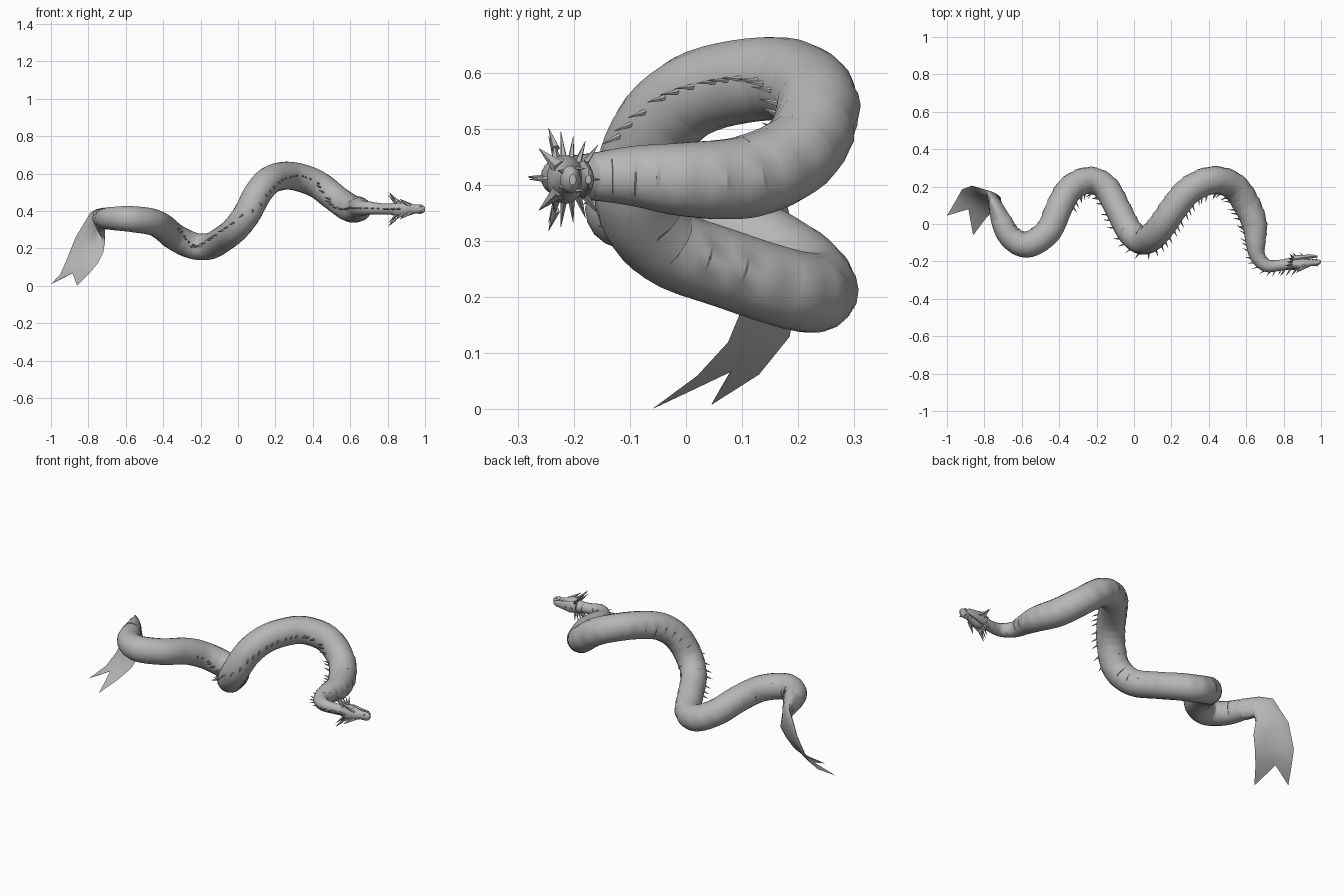
import bpy, bmesh, math
from mathutils import Vector as V

cube = bpy.data.objects.get("Cube")
if cube:
    bpy.data.objects.remove(cube, do_unlink=True)

grey = bpy.data.materials.new("stone grey")
grey.use_nodes = True
COLOUR = (0.47, 0.47, 0.47, 1)
grey.diffuse_color = COLOUR
for node in grey.node_tree.nodes:
    if node.type == 'BSDF_PRINCIPLED':
        node.inputs["Base Color"].default_value = COLOUR

UP = V((0, 0, 1))


def ring(centre, u, v, sides=12):
    """Ellipse with half axes u and v."""
    angles = [math.tau * i / sides for i in range(sides)]
    return [centre + u * math.cos(a) + v * math.sin(a) for a in angles]


def build(name, lofts, angle=40):
    """One object made from several lofts, each a list of rings."""
    bm = bmesh.new()
    for rings in lofts:
        rows = [[bm.verts.new(p) for p in r] for r in rings]
        n = len(rows[0])
        for a, b in zip(rows, rows[1:]):
            for i in range(n):
                j = (i + 1) % n
                bm.faces.new((a[i], a[j], b[j], b[i]))
        bm.faces.new(rows[0][::-1])
        bm.faces.new(rows[-1])
    bmesh.ops.recalc_face_normals(bm, faces=bm.faces)
    mesh = bpy.data.meshes.new(name)
    bm.to_mesh(mesh)
    bm.free()
    obj = bpy.data.objects.new(name, mesh)
    bpy.context.collection.objects.link(obj)
    mesh.materials.append(grey)
    bpy.ops.object.select_all(action='DESELECT')
    obj.select_set(True)
    bpy.context.view_layer.objects.active = obj
    bpy.ops.object.shade_smooth_by_angle(angle=math.radians(angle))


def spike(base, tip, radius, sides=5):
    """Slim cone as a loft."""
    axis = (tip - base).normalized()
    u = axis.orthogonal().normalized()
    v = axis.cross(u)
    return [ring(c, u * r, v * r, sides) for c, r in ((base, radius), (tip, radius * 0.04))]


def catmull(a, b, c, d, t):
    return 0.5 * (2 * b + (c - a) * t + (2 * a - 5 * b + 4 * c - d) * t * t
                  + (3 * b - a - 3 * c + d) * t ** 3)


# Spine from tail to head: x, y, z, radius
PATH = [V(p) for p in (
    (-.75, .12, .36, .03), (-.71, .02, .36, .055), (-.66, -.07, .36, .063),
    (-.57, -.11, .357, .07), (-.46, -.04, .342, .071), (-.4, .09, .312, .072),
    (-.34, .19, .262, .072), (-.24, .235, .214, .072), (-.15, .195, .212, .071),
    (-.085, .08, .248, .07), (-.022, -.04, .296, .071), (.045, -.09, .38, .074),
    (.102, -.062, .488, .075), (.158, .005, .556, .075), (.22, .095, .584, .075),
    (.3, .185, .586, .075), (.42, .235, .545, .075), (.53, .205, .462, .074),
    (.6, .11, .415, .074), (.645, 0, .41, .067), (.65, -.09, .416, .055),
    (.66, -.17, .415, .042), (.71, -.222, .415, .035), (.78, -.22, .41, .03),
    (.86, -.21, .41, .03))]
# Two belly plates per stretch, each starting with a sharp step
samples = []
for i in range(len(PATH) - 1):
    four = [PATH[max(0, min(len(PATH) - 1, i + k))] for k in (-1, 0, 1, 2)]
    samples += [catmull(*four, half + t) for half in (0, .5) for t in (0, .05, .25)]
samples.append(PATH[-1])

# Body with overlapping belly plates, and a row of spines along the back
body_rings, spines = [], []
for i, s in enumerate(samples):
    ahead, behind = samples[min(i + 1, len(samples) - 1)], samples[max(i - 1, 0)]
    tangent = (ahead - behind).to_3d().normalized()
    back = tangent.cross(UP).normalized()
    side = tangent.cross(back)
    centre, r = s.to_3d(), s.w
    points = ring(centre, back * r, side * r, 18)
    step = (.955, 1.015, .985)[i % 3]
    for k, p in enumerate(points):
        if (p - centre).dot(back) < -0.8 * r:
            points[k] = centre + (p - centre) * step
    body_rings.append(points)
    if s.x > -.4 and i % 2 == 0:
        size = 0.6 + 5 * r
        root = centre + back * r * 0.95
        spines.append(spike(root, root + back * 0.034 * size - tangent * 0.02 * size, 0.006 * size))
build("body", [body_rings], 30)
build("back_spines", spines)

# Forked tail fin: upper edge, middle, lower edge and half thickness
FIN = (
    ((-.715, .03, .418), (-.715, .03, .36), (-.715, .03, .302), .052),
    ((-.757, .115, .41), (-.742, .108, .35), (-.725, .1, .29), .034),
    ((-.79, .172, .39), (-.752, .15, .315), (-.71, .128, .24), .018),
    ((-.868, .205, .26), (-.795, .15, .215), (-.72, .1, .18), .01),
    ((-.92, .185, .13), (-.84, .125, .13), (-.75, .075, .12), .006),
    ((-.95, .13, .062), (-.865, .1, .095), (-.8, .02, .06), .004),
    ((-1, .045, .008), (-.885, .08, .068), (-.86, -.06, .001), .001))
rows = [[V(p) for p in row[:3]] for row in FIN]
fin_rings = []
for i, (upper, middle, lower) in enumerate(rows):
    flow = rows[min(i + 1, len(rows) - 1)][1] - rows[max(i - 1, 0)][1]
    normal = (upper - lower).cross(flow).normalized() * FIN[i][3]
    outline = []
    for k in range(12):
        c, s = math.cos(math.tau * k / 12), math.sin(math.tau * k / 12)
        outline.append(middle.lerp(upper if c > 0 else lower, abs(c)) + normal * s)
    fin_rings.append(outline)
build("tail_fin", [fin_rings], 60)


# Head: crown faces -y, jaw faces +y; sections are x, y, half width, half depth
def head_loft(sections):
    return [ring(V((x, y, .41)), UP * w, V((0, d, 0)), 14) for x, y, w, d in sections]


build("skull", [head_loft([
    (.81, -.212, .028, .028), (.85, -.213, .04, .034), (.885, -.215, .044, .034),
    (.915, -.212, .034, .028), (.945, -.207, .024, .019), (.975, -.206, .025, .018),
    (.99, -.204, .021, .014), (1, -.202, .01, .006)])])
build("lower_jaw", [head_loft([
    (.84, -.19, .03, .02), (.88, -.182, .034, .016), (.92, -.176, .024, .012),
    (.96, -.173, .018, .009), (.98, -.174, .008, .005)])])

# Paired head details, mirrored about the head's middle plane
horns, brows, frill, eyes, teeth, nostrils = [], [], [], [], [], []
for s in (-1, 1):
    def at(x, y, z):
        return V((x, y, .41 + s * z))
    horns += [spike(at(.875, -.23, .03), at(.83, -.235, .065), .01),
              spike(at(.84, -.232, .055), at(.805, -.245, .092), .008)]
    brows.append(spike(at(.915, -.225, .02), at(.865, -.262, .055), .014))
    for k in range(5):
        y = -.245 + .022 * k
        reach = .085 - .008 * abs(k - 1)
        frill.append(spike(at(.85, -.21 + (y + .21) * .5, .025), at(.8 + .008 * k, y, reach), .008))
    eyes.append([ring(at(.905, -.222, .03 + h), V((r, 0, 0)), V((0, r, 0)), 10)
                 for h, r in ((-.008, .006), (0, .009), (.005, .006), (.007, .001))])
    nostrils.append(spike(at(.97, -.215, .012), at(.985, -.228, .016), .007))
    for k in range(4):
        x = .915 + .02 * k
        teeth.append(spike(at(x, -.196, .02), at(x, -.178, .019), .004))
# Crest on the crown and barbs under the chin
crest = [spike(V((x, -.235, .41)), V((x - .03, -.28, .41)), .008) for x in (.81, .84, .87)]
barbs = [spike(V((x, -.175, .41)), V((x - .025, -.152, .41)), .006) for x in (.87, .91)]
build("horns", horns)
build("brow_ridges", brows)
build("frill_spines", frill)
build("eyes", eyes, 60)
build("nostrils", nostrils)
build("teeth", teeth)
build("crest", crest)
build("chin_barbs", barbs)
